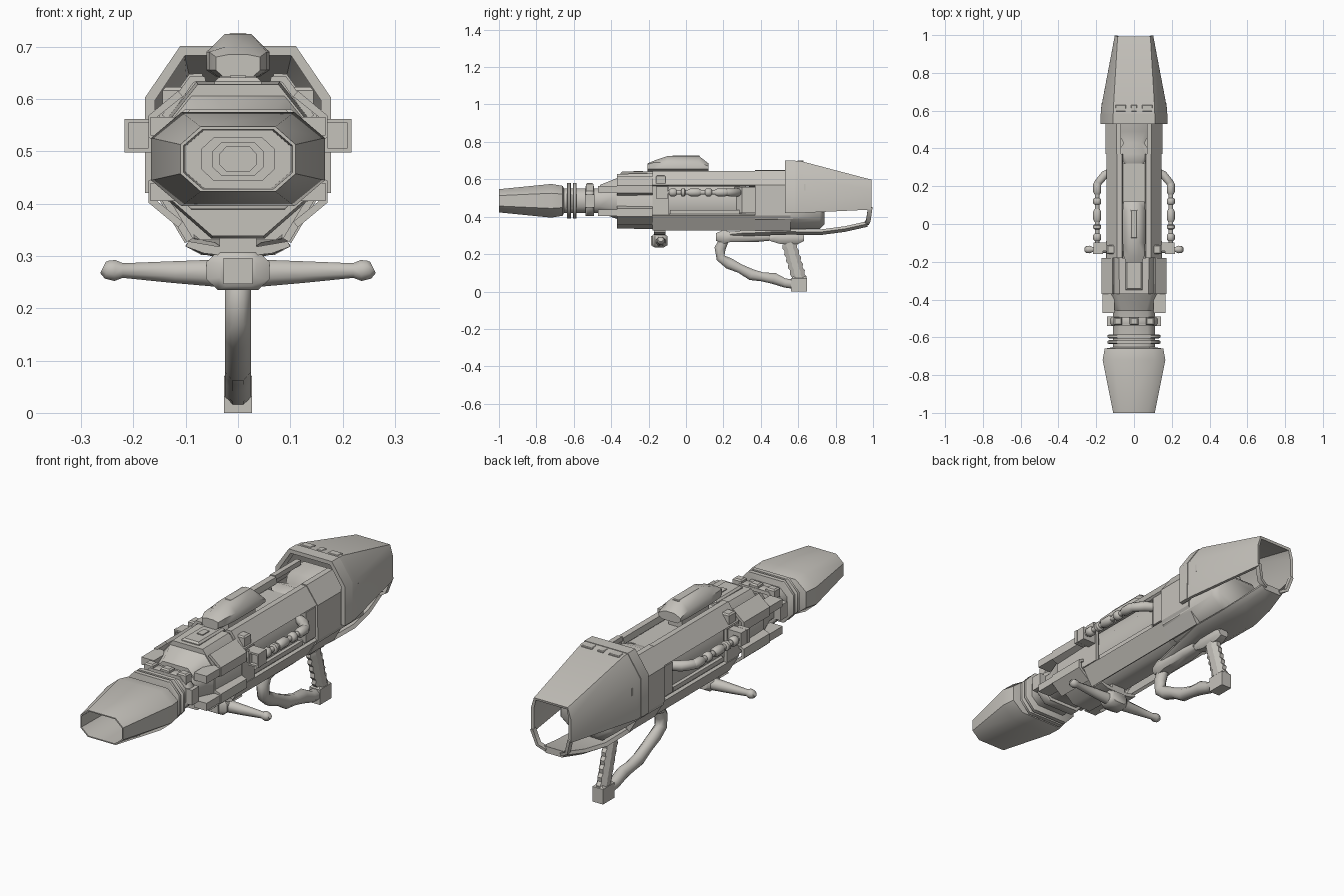
import bpy, bmesh, math
from mathutils import Vector

cube = bpy.data.objects.get("Cube")
if cube:
    bpy.data.objects.remove(cube)

metal = bpy.data.materials.new("warm grey metal")
metal.use_nodes = True
metal.diffuse_color = (.56, .54, .5, 1)
shader = metal.node_tree.nodes["Principled BSDF"]
shader.inputs["Base Color"].default_value = metal.diffuse_color

# Shared stations along the barrel and heights
BORE = .485
JAW, FRONT, WINDOW_START, WINDOW_END, COLLAR_END = -.37, -.18, -.09, .37, .56
PIPE_X, PIPE_Z = .195, .53


def skin(name, rings, closed=True, thick=0, paired=False, angle=48):
    """Join rings of points into a solid, or a sheet with thickness."""
    bm = bmesh.new()
    rows = [[bm.verts.new(point) for point in ring] for ring in rings]
    for near, far in zip(rows, rows[1:]):
        quads = list(zip(near, near[1:], far[1:], far))
        if closed:
            quads.append((near[-1], near[0], far[0], far[-1]))
        for quad in quads:
            bm.faces.new(quad)
    if closed:
        bm.faces.new(rows[0])
        bm.faces.new(rows[-1])
    bmesh.ops.recalc_face_normals(bm, faces=bm.faces)
    mesh = bpy.data.meshes.new(name)
    bm.to_mesh(mesh)
    bm.free()
    mesh.materials.append(metal)
    ob = bpy.data.objects.new(name, mesh)
    bpy.context.collection.objects.link(ob)
    bpy.ops.object.select_all(action='DESELECT')
    ob.select_set(True)
    bpy.context.view_layer.objects.active = ob
    if thick:
        wall = ob.modifiers.new("Thickness", 'SOLIDIFY')
        wall.thickness = thick
        wall.offset = 0
        bpy.ops.object.modifier_apply(modifier=wall.name)
    bpy.ops.object.shade_smooth_by_angle(angle=math.radians(angle))
    if paired:
        ob.modifiers.new("Other side", 'MIRROR')


def symmetric(y, half):
    """Section at station y from its left half."""
    return [(x, y, z) for x, z in half] + [(-x, y, z) for x, z in reversed(half)]


def loft(name, sections, z=BORE, top=.65, bottom=.65, **options):
    """Chamfered solid through sections of (y, half width, half height)."""
    rings = []
    for y, w, h in sections:
        flat = h * .45
        rings.append(symmetric(y, [(w * bottom, z - h), (w, z - flat), (w, z + flat), (w * top, z + h)]))
    skin(name, rings, **options)


def box(name, at, size, inset=0, **options):
    """Box by centre and size, with an optionally narrowed top."""
    x, y, z = at
    a, b, c = (side / 2 for side in size)
    rings = []
    for level, shrink in ((-c, 0), (c - inset, 0), (c, inset)):
        u, v = a - shrink, b - shrink
        rings.append([(x - u, y - v, z + level), (x + u, y - v, z + level),
                      (x + u, y + v, z + level), (x - u, y + v, z + level)])
    skin(name, rings if inset else rings[::2], angle=30, **options)


def sheet(name, profile, start, end, thick=.014):
    """Bent plate running along the body, on both sides."""
    skin(name, [[(x, y, z) for x, z in profile] for y in (start, end)],
         closed=False, thick=thick, paired=True, angle=30)


def sweep(name, path, radii, width=0, sides=8, across=(1, 0, 0), **options):
    """Sweep a polygon along a path; width fixes its radius across."""
    path = [Vector(point) for point in path]
    rings = []
    for i, (point, radius) in enumerate(zip(path, radii)):
        along = path[min(i + 1, len(path) - 1)] - path[max(i - 1, 0)]
        along.normalize()
        u = Vector(across)
        u = (u - along * u.dot(along)).normalized()
        v = along.cross(u)
        grow = 1 / math.cos(math.pi / sides)
        turns = [(j + .5) * math.tau / sides for j in range(sides)]
        rings.append([point + grow * (u * (width or radius) * math.cos(t) + v * radius * math.sin(t))
                      for t in turns])
    skin(name, rings, **options)


# Muzzle with a stepped bore
muzzle = [(-.65, .1, .06), (-.66, .155, .08), (-.72, .166, .09), (-1, .11, .062), (-1, .104, .057)]
for step in range(4):
    for size in (step, step + 1):
        muzzle.append((-.8 + step * .03, .1 * .7 ** size, .055 * .75 ** size))
loft("muzzle", muzzle)

# Neck with collars and studs
loft("neck", [(-.67, .11, .065), (-.46, .11, .065), (-.36, .14, .1)])
for y, half, rim in ((-.625, .01, .14), (-.595, .01, .14), (-.515, .022, .125)):
    loft("neck_ring", [(y + side * half, rim - (side in (-1, 1)) * .008, rim - .045)
                       for side in (-1, -.6, .6, 1)])
for x in (-.085, 0, .085):
    box("collar_stud", (x, -.515, .555), (.045, .04, .05), inset=.006)
box("collar_side_stud", (.125, -.515, BORE), (.035, .05, .07), paired=True)

# Front housing with open side jaws
loft("front_housing", [(JAW, .14, .145), (FRONT, .145, .15)], z=.483, top=.55, bottom=.35)
loft("housing_nose", [(-.46, .1, .07), (-.36, .14, .11)], z=.5)
box("housing_ridge", (0, -.255, .632), (.09, .19, .018), inset=.008)
box("ridge_button", (0, -.255, .64), (.03, .05, .01))
for name, lean in (("upper_jaw", 1), ("lower_jaw", -1)):
    steps = ((.11, .125), (.165, .08), (.165, .045), (.125, .03))
    sheet(name, [(x, BORE + lean * rise) for x, rise in steps], JAW, FRONT)
    box(name + "_tooth", (.135, -.415, BORE + lean * .063), (.065, .11, .035), paired=True)

# Body core, rear trough and saddle in the open notch
loft("body_core", [(FRONT, .118, .135), (.32, .118, .135)], z=.47, top=.6, bottom=.4)
loft("rear_core", [(.32, .118, .11), (COLLAR_END, .118, .11)], z=.445, top=.8, bottom=.4)
loft("rear_trough", [(WINDOW_END, .143, .105), (.715, .143, .1), (.74, .12, .075)], z=.435, bottom=.5)
loft("rear_saddle", [(.32, .05, .02), (.37, .09, .035), (.43, .055, .015), (.49, .09, .035), (.6, .12, .04)], z=.585)

# Outer armour, framing a window on each side
inner, ledge, crest = (.065, .615), (.068, .638), (.088, .638)
shoulder, hip, keel = (.14, .565), (.14, .41), (.092, .33)
sheet("top_armour", [inner, ledge, crest, shoulder], FRONT, WINDOW_END)
sheet("bottom_armour", [hip, keel], FRONT, WINDOW_END)
sheet("window_front_frame", [shoulder, hip], FRONT, WINDOW_START)
sheet("rear_collar", [ledge, crest, shoulder, hip, keel], WINDOW_END, COLLAR_END, thick=.022)
wedge = [(.11, .26), (.14, .3), (.14, WINDOW_END), (.11, WINDOW_END)]
skin("window_wedge", [[(x, y, z) for x, y in wedge] for z in (.42, .56)], paired=True, angle=30)
box("window_sill", (.122, .1, .425), (.025, WINDOW_END, .02), paired=True)
box("armour_block", (.122, -.135, .6), (.045, .05, .045), inset=.006, paired=True)

# Beaded side pipes and their square mounts
pipe = [(PIPE_X, -.14), (PIPE_X, .17), (.19, .22), (.155, .26), (.12, .28)]
sweep("side_pipe", [(x, y, PIPE_Z) for x, y in pipe], [.012, .012, .02, .022, .02], paired=True)
for y, half in ((-.07, .02), (-.015, .013), (.045, .035), (.12, .018), (.19, .035)):
    ends = [(PIPE_X, y + half * t, PIPE_Z) for t in (-1, -.6, .6, 1)]
    sweep("pipe_bead", ends, [.014, .021, .021, .014], paired=True)
box("pipe_mount", (.17, -.12, PIPE_Z), (.09, .045, .063), paired=True)
for side in (-1, 1):
    box("mount_rim", (.19, -.15, PIPE_Z + side * .028), (.054, .02, .008), paired=True)
    box("mount_rim_side", (.19 + side * .023, -.15, PIPE_Z), (.008, .02, .063), paired=True)

# Top pod, flat underneath with a narrow crown
pod = []
for y, w, rim, crown in ((-.205, .042, .68, .685), (-.17, .055, .69, .7), (-.1, .06, .69, .724),
                         (.07, .06, .69, .724), (.12, .056, .67, .685)):
    pod.append(symmetric(y, [(w * .7, .643), (w, .655), (w, rim), (w * .42, crown)]))
skin("top_pod", pod)
box("pod_top_panel", (0, 0, .722), (.035, .15, .008), inset=.003)
box("pod_foot", (0, -.02, .625), (.07, .2, .05))

# Hollow rear cowl, open beneath
cowl = [(.168, .42), (.168, .6), (.106, .692)]
exit_edge = [(.096, .438), (.096, .545), (.083, .592)]
skin("rear_cowl", [symmetric(.535, cowl), symmetric(.61, cowl), symmetric(.99, exit_edge)],
     closed=False, thick=.014)
skin("cowl_lip", [symmetric(.53, cowl), symmetric(.585, cowl)], closed=False, thick=.02)
for x, width in ((-.07, .054), (0, .03), (.07, .054)):
    box("cowl_vent", (x, .612, .695), (width, .035, .01), inset=.003)
box("cowl_latch", (.16, .62, .557), (.022, .04, .035), paired=True)

# Lower strap curling up to the cowl
strap = [(.18, .03, .3), (.3, .05, .312), (.55, .1, .32), (.72, .1, .318), (.85, .085, .335), (.97, .06, .362)]
skin("lower_strap", [symmetric(y, [(w * .7, z - .016), (w, z), (w * .9, z + .014)]) for y, w, z in strap])
sweep("rear_strut", [(.04, .965, .362), (.075, .975, .38), (.096, .985, .45)], [.007] * 3,
      width=.012, sides=4, across=(0, 1, 0), paired=True)

# Cross handle under the front
loft("handle_hub", [(FRONT, .035, .03), (-.165, .06, .037), (-.12, .06, .037), (-.1, .04, .025)], z=.272)
box("hub_face", (0, FRONT, .271), (.056, .012, .05))
box("hub_post", (0, -.14, .325), (.07, .06, .07))
bar = [(.04, .267, .026), (.12, .269, .021), (.22, .272, .014), (.235, .272, .02), (.25, .274, .018), (.258, .278, .012)]
sweep("handle_bar", [(x, -.135, z) for x, z, r in bar], [r for x, z, r in bar], across=(0, 1, 0), paired=True)
wing = [(.02, .3), (.065, .305), (.1, .318), (.095, .328), (.02, .315)]
skin("handle_wing", [[(x, y, z) for x, z in wing] for y in (-.17, -.11)], paired=True)

# Trigger rail, guard and ribbed grip
loft("trigger_rail", [(.16, .026, .02), (.2, .038, .037), (.24, .038, .027), (.38, .038, .027), (.45, .03, .02)], z=.292)
loft("grip_bracket", [(.45, .025, .015), (.5, .03, .03), (.6, .03, .03), (.63, .025, .015)], z=.285)
guard = [(.21, .29), (.182, .23), (.185, .18), (.23, .15), (.29, .122), (.35, .09), (.41, .078), (.47, .07), (.53, .045), (.64, .035)]
sweep("trigger_guard", [(0, y, z) for y, z in guard], [.024 + .006 * (i % 2) for i in range(len(guard))],
      width=.025)
ribs = range(13)
top, heel = Vector((0, .55, .26)), Vector((0, .61, .05))
sweep("grip", [top.lerp(heel, i / ribs[-1]) for i in ribs], [.034 + .008 * (i % 2) for i in ribs],
      width=.025, angle=25)
box("grip_heel", (0, .605, .04), (.054, .085, .08), inset=.01)
